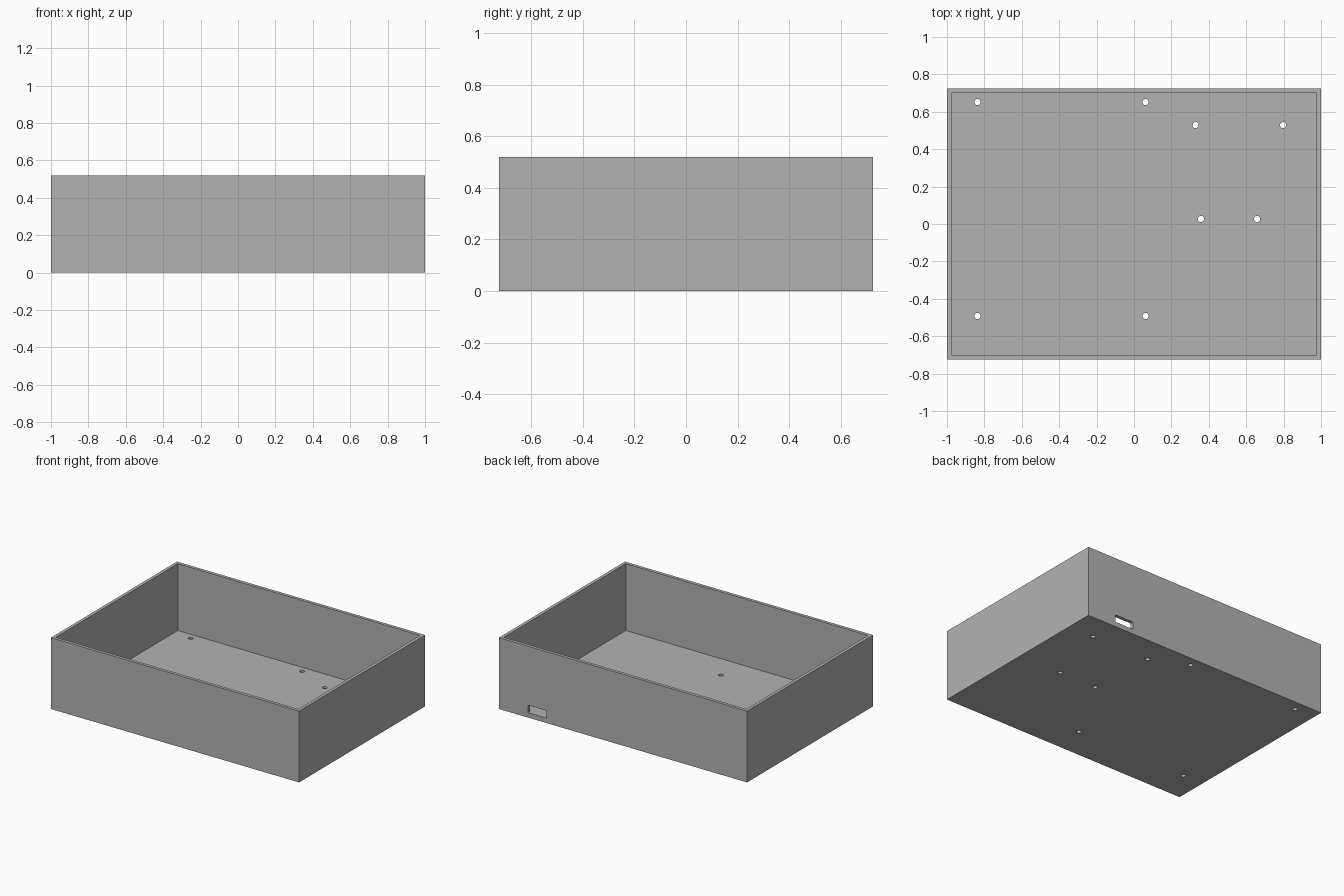
import bpy

WIDTH, DEPTH, HEIGHT = 2.0, 1.45, 0.52
WALL, FLOOR = 0.0235, 0.033
HOLE_RADIUS = 0.0165

cube = bpy.data.objects.get("Cube")
if cube:
    bpy.data.objects.remove(cube, do_unlink=True)

grey = bpy.data.materials.new("plain grey")
grey.use_nodes = True
grey.diffuse_color = (0.45, 0.45, 0.45, 1)
grey.node_tree.nodes["Principled BSDF"].inputs["Base Color"].default_value = grey.diffuse_color


def box(name, low, high):
    """Add a box spanning two opposite corners."""
    centre = [(a + b) / 2 for a, b in zip(low, high)]
    bpy.ops.mesh.primitive_cube_add(size=1, location=centre)
    obj = bpy.context.object
    obj.name = name
    obj.scale = [b - a for a, b in zip(low, high)]
    bpy.ops.object.transform_apply(location=True, rotation=False, scale=True)
    obj.data.materials.append(grey)
    return obj


def cut(target, cutter):
    """Subtract the cutter from the target, then discard it."""
    cutter.hide_render = True
    mod = target.modifiers.new("cut", 'BOOLEAN')
    mod.operation = 'DIFFERENCE'
    mod.solver = 'EXACT'
    mod.object = cutter
    bpy.context.view_layer.objects.active = target
    bpy.ops.object.modifier_apply(modifier=mod.name)
    bpy.data.objects.remove(cutter, do_unlink=True)


# Open tray: a solid block with its cavity removed
x, y = WIDTH / 2, DEPTH / 2
tray = box("open_tray", (-x, -y, 0), (x, y, HEIGHT))
cut(tray, box("cavity", (WALL - x, WALL - y, FLOOR), (x - WALL, y - WALL, HEIGHT + 0.1)))

# Connector slot through the back wall
cut(tray, box("back_slot", (0.617, y - WALL - 0.02, 0.036), (0.767, y + 0.05, 0.09)))

# Screw holes through the floor: large board, small board, and a pair
holes = [(hx, hy) for hx in (-0.837, 0.062) for hy in (-0.492, 0.652)]
holes += [(hx, 0.529) for hx in (0.329, 0.797)]
holes += [(hx, 0.027) for hx in (0.358, 0.658)]
for hx, hy in holes:
    bpy.ops.mesh.primitive_cylinder_add(vertices=24, radius=HOLE_RADIUS, depth=0.2,
                                        location=(hx, hy, 0))
    drill = bpy.context.object
    drill.name = "screw_hole"
    drill.data.materials.append(grey)
    cut(tray, drill)

# Smooth hole walls, crisp box edges
bpy.ops.object.select_all(action='DESELECT')
tray.select_set(True)
bpy.context.view_layer.objects.active = tray
bpy.ops.object.shade_smooth_by_angle()
